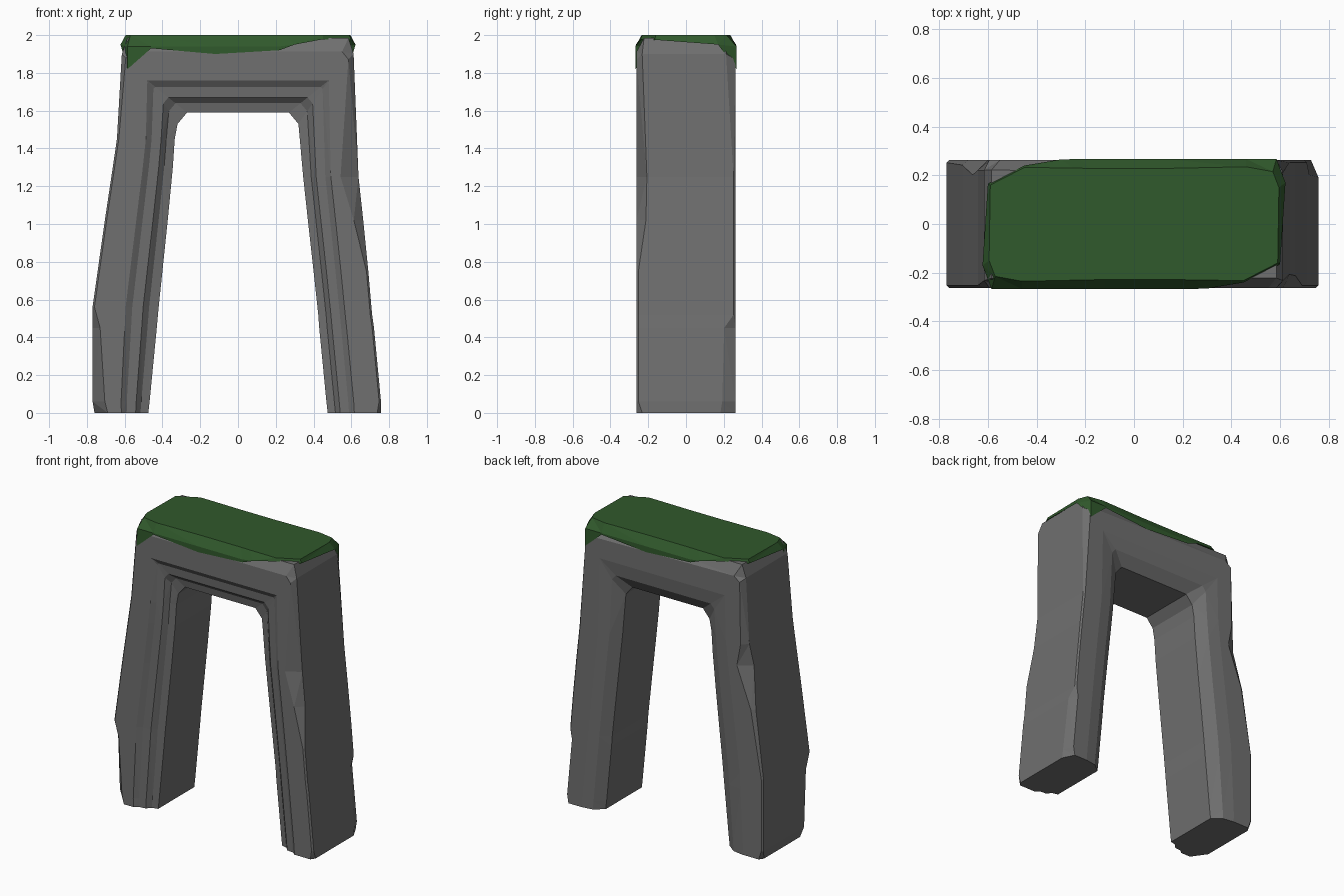
import bpy, bmesh
from mathutils import Vector

if "Cube" in bpy.data.objects:
    bpy.data.objects.remove(bpy.data.objects["Cube"])


def finish(name, bm, color):
    """Clean the mesh and add it to the scene as a flat-shaded object."""
    bmesh.ops.remove_doubles(bm, verts=bm.verts, dist=0.0005)
    bmesh.ops.triangulate(bm, faces=[f for f in bm.faces if len(f.verts) == 4])
    bmesh.ops.recalc_face_normals(bm, faces=bm.faces)
    me = bpy.data.meshes.new(name)
    bm.to_mesh(me)
    bm.free()
    ob = bpy.data.objects.new(name, me)
    bpy.context.collection.objects.link(ob)
    mat = bpy.data.materials.new(name + "_color")
    mat.diffuse_color = color
    mat.use_nodes = True
    mat.node_tree.nodes["Principled BSDF"].inputs["Base Color"].default_value = mat.diffuse_color
    me.materials.append(mat)


def bridge(bm, rings, closed=True):
    n = len(rings[0])
    for a, b in zip(rings, rings[1:]):
        for i in range(n):
            j = (i + 1) % n
            bm.faces.new((a[i], a[j], b[j], b[i]))


# Stone arch: stepped cross-section swept from the left foot to the right foot
# Each station: inner (x, z), outer (x, z), front chip (across, deep), back chip
D = 0.262
G_L, G_R = Vector((-0.48, 1.76)), Vector((0.48, 1.76))
S = 0.01
STATIONS = [
    ((-0.475, 0.0), (-0.76, 0.0), (0.07, 0.10), (0.02, 0.03)),
    ((-0.468, 0.06), (-0.77, 0.06), (0.065, 0.07), (S, S)),
    ((-0.43, 0.45), (-0.77, 0.45), (0.04, 0.05), (S, S)),
    ((-0.42, 0.56), (-0.77, 0.56), (S, S), (S, S)),
    ((-0.372, 1.02), (-0.705, 1.02), (S, S), (0.025, 0.02)),
    ((-0.345, 1.30), (-0.663, 1.30), (S, S), (0.09, 0.06)),
    ((-0.335, 1.45), (-0.641, 1.45), (S, S), (0.04, 0.04)),
    ((-0.32, 1.53), (-0.615, 1.90), (0.03, 0.03), (0.03, 0.04)),
    ((-0.27, 1.59), (-0.585, 1.985), (0.08, 0.04), (0.08, 0.04)),
    ((0.27, 1.59), (0.585, 1.985), (0.08, 0.04), (0.10, 0.06)),
    ((0.32, 1.53), (0.612, 1.90), (0.04, 0.03), (0.04, 0.05)),
    ((0.345, 1.25), (0.638, 1.25), (0.095, 0.055), (S, S)),
    ((0.37, 1.02), (0.663, 1.02), (0.05, 0.05), (S, S)),
    ((0.40, 0.75), (0.69, 0.75), (S, S), (S, S)),
    ((0.425, 0.52), (0.71, 0.52), (S, S), (S, S)),
    ((0.43, 0.45), (0.72, 0.45), (S, S), (0.03, 0.06)),
    ((0.468, 0.06), (0.757, 0.06), (S, S), (0.03, 0.07)),
    ((0.475, 0.0), (0.757, 0.0), (0.02, 0.03), (0.04, 0.08)),
]
# Front steps and back bevel: (share of the way from opening to step edge, y)
FRONT = [(0, -0.195), (0.29, -0.205), (0.47, -0.235), (0.80, -0.24), (1, -D)]
BACK = [(1, D), (0.45, 0.25), (0, 0.20)]

bm = bmesh.new()
rings = []
for inner, outer, front, back in STATIONS:
    i, o = Vector(inner), Vector(outer)
    corner = o.y - i.y > 0.2
    g = (G_L if i.x < 0 else G_R) if corner else i.lerp(o, 0.5)
    away = (g - o).normalized()
    pts = [(i.lerp(g, t), y) for t, y in FRONT]
    pts += [(o + away * front[0], -D), (o, -D + front[1])]
    pts += [(o, D - back[1]), (o + away * back[0], D)]
    pts += [(i.lerp(g, t), y) for t, y in BACK]
    rings.append([bm.verts.new((p.x, y, p.y)) for p, y in pts])
bridge(bm, rings)
bm.faces.new(rings[0])
bm.faces.new(rings[-1])
finish("stone_arch", bm, (0.16, 0.16, 0.16, 1))

# Moss cap: top outline with a ragged skirt; the back is the front turned half round
# Each point: top (x, y), skirt (x, y, lowest z)
HALF = [
    ((-0.595, -0.15), (-0.622, -0.17, 1.95)),
    ((-0.57, -0.215), (-0.585, -0.267, 1.82)),
    ((-0.46, -0.235), (-0.46, -0.267, 1.93)),
    ((-0.12, -0.228), (-0.12, -0.267, 1.90)),
    ((0.18, -0.228), (0.22, -0.267, 1.92)),
    ((0.25, -0.23), (0.30, -0.265, 1.95)),
    ((0.45, -0.232), (0.45, -0.24, 1.978)),
    ((0.59, -0.16), (0.60, -0.165, 1.975)),
]
bm = bmesh.new()
top, mid, low = [], [], []
for s in (1, -1):
    for (tx, ty), (x, y, z) in HALF:
        top.append(bm.verts.new((s * tx, s * ty, 2.0)))
        mid.append(bm.verts.new((s * x, s * y, max(z, 1.94))))
        low.append(bm.verts.new((s * x, s * y, z)))
bridge(bm, [top, mid, low])
bm.faces.new(top)
finish("moss_cap", bm, (0.03, 0.10, 0.025, 1))
